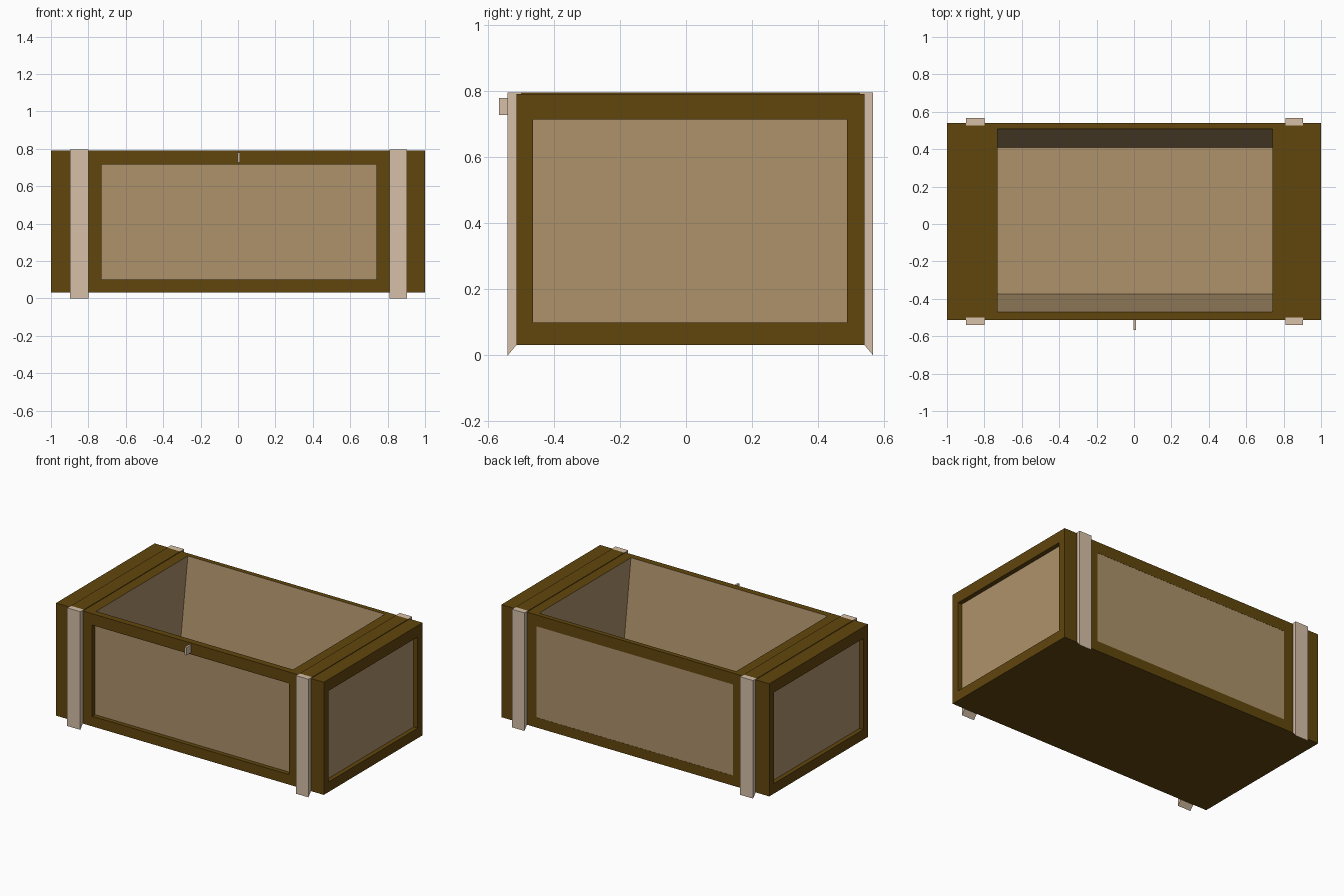
import bpy, bmesh

if "Cube" in bpy.data.objects:
    bpy.data.objects.remove(bpy.data.objects["Cube"])


def material(name, rgb):
    m = bpy.data.materials.new(name)
    m.diffuse_color = (*rgb, 1)
    m.use_nodes = True
    m.node_tree.nodes["Principled BSDF"].inputs["Base Color"].default_value = m.diffuse_color
    return m


DARK = material("dark_wood", (0.12, 0.061, 0.004))
TAN = material("tan_wood", (0.42, 0.29, 0.147))
PALE = material("pale_wood", (0.68, 0.53, 0.39))


def finish(name, bm, *mats):
    bmesh.ops.remove_doubles(bm, verts=bm.verts, dist=0.0005)
    bmesh.ops.recalc_face_normals(bm, faces=bm.faces)
    me = bpy.data.meshes.new(name)
    bm.to_mesh(me)
    bm.free()
    for m in mats:
        me.materials.append(m)
    ob = bpy.data.objects.new(name, me)
    bpy.context.collection.objects.link(ob)
    return ob


def prism(name, profile, x0, x1, mat):
    """Extrude a (y, z) profile along x."""
    bm = bmesh.new()
    f = bm.faces.new([bm.verts.new((x0, y, z)) for y, z in profile])
    r = bmesh.ops.extrude_face_region(bm, geom=[f])
    vs = [g for g in r["geom"] if isinstance(g, bmesh.types.BMVert)]
    bmesh.ops.translate(bm, verts=vs, vec=(x1 - x0, 0, 0))
    return finish(name, bm, mat)


def rect(axis, d, a0, a1, b0, b1):
    """Rectangle corners on the plane axis = d."""
    pts = []
    for a, b in ((a0, b0), (a1, b0), (a1, b1), (a0, b1)):
        p = [a, b]
        p.insert(axis, d)
        pts.append(p)
    return pts


def framed_side(bm, outer, inner, deep, wall_mat):
    """Frame border, walls of the recess and the panel at its bottom."""
    rings = [[bm.verts.new(p) for p in r] for r in (outer, inner, deep)]
    for k, mat in ((0, 0), (1, wall_mat)):
        for i in range(4):
            j = (i + 1) % 4
            if rings[k][i].co == rings[k + 1][i].co:
                continue
            f = bm.faces.new((rings[k][i], rings[k][j], rings[k + 1][j], rings[k + 1][i]))
            f.material_index = mat
    bm.faces.new(rings[2]).material_index = 1


# Crate body: framed recessed sides and an open, tapered interior
Y0, Y1, Z0, Z1 = -0.513, 0.54, 0.032, 0.792
PX = (-0.73, 0.74)
PZ = (0.10, 0.715)
bm = bmesh.new()
for y, inset in ((Y0, 0.03), (Y1, -0.001)):
    framed_side(bm, rect(1, y, -1, 1, Z0, Z1), rect(1, y, *PX, *PZ),
                rect(1, y + inset, *PX, *PZ), 0)
for s in (-1, 1):
    framed_side(bm, rect(0, s, Y0, Y1, Z0, Z1), rect(0, s, -0.463, 0.488, *PZ),
                rect(0, s * 0.97, -0.463, 0.488, *PZ), 0)
framed_side(bm, rect(2, Z1, -1, 1, Y0, Y1), rect(2, Z1, *PX, -0.47, 0.508),
            rect(2, 0.09, *PX, -0.375, 0.408), 1)
bm.faces.new([bm.verts.new(p) for p in rect(2, Z0, -1, 1, Y0, Y1)])
finish("crate_body", bm, DARK, TAN)

# Upright battens, with ends bevelled back to the body, and top strips between them
front = [(-0.54, 0), (-0.54, 0.797), (-0.50, 0.796), (-0.50, 0.04), (Y0, Z0)]
back = [(Y0 + Y1 - y, z) for y, z in front]
for side, x0, x1 in (("left", -0.898, -0.80), ("right", 0.81, 0.904)):
    prism(f"front_batten_{side}", front, x0, x1, PALE)
    prism(f"back_batten_{side}", back, x0, x1, PALE)
    strip = [(-0.50, 0.785), (0.527, 0.785), (0.527, 0.796), (-0.50, 0.796)]
    prism(f"top_strip_{side}", strip, x0, x1, DARK)

# Small latch peg at the front
prism("latch", [(-0.566, 0.728), (-0.505, 0.728), (-0.505, 0.78), (-0.566, 0.78)],
      -0.004, 0.01, PALE)
